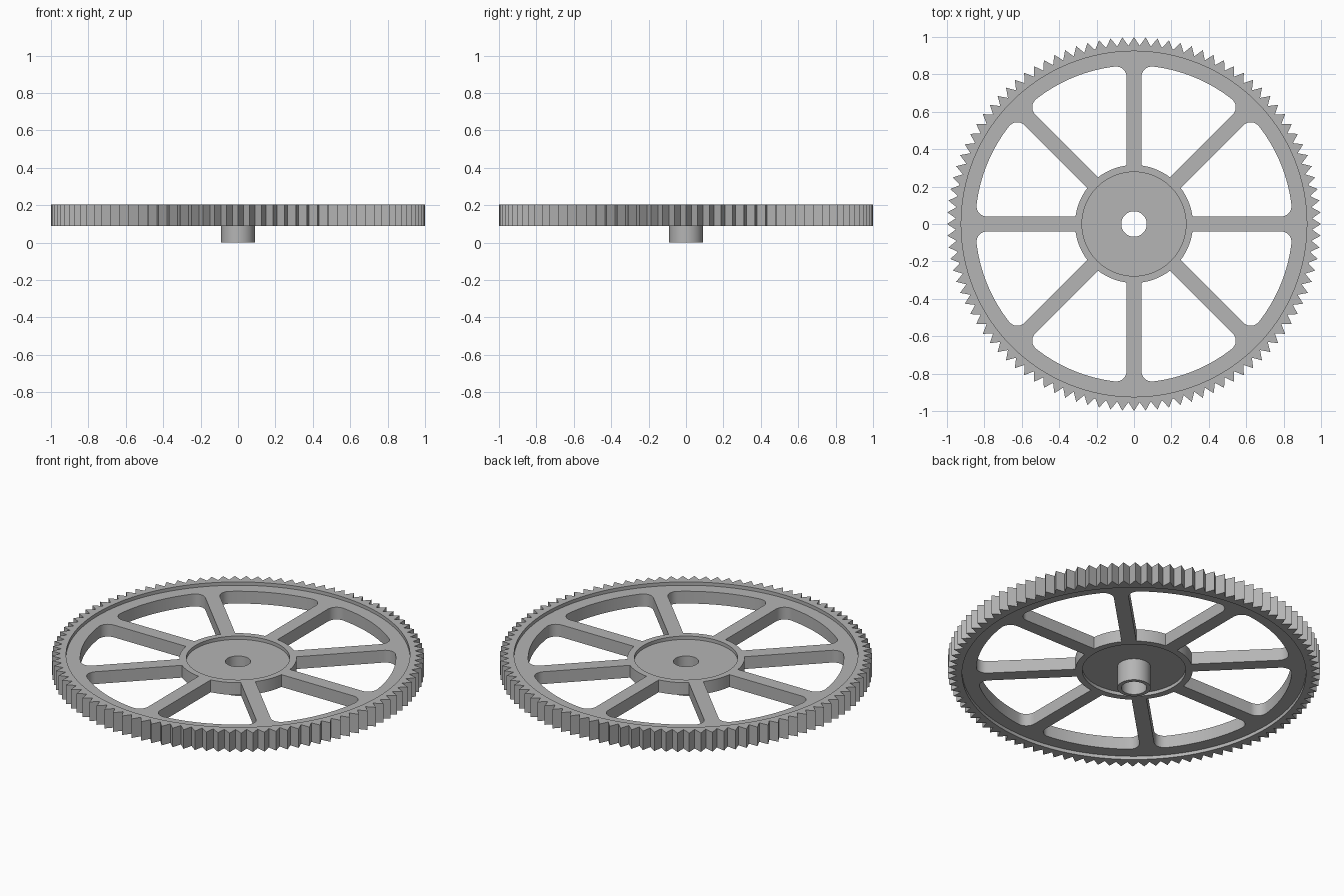
import bpy
import bmesh
from math import sin, cos, tau, radians, sqrt, asin, pi
from mathutils import Matrix, Vector

cube = bpy.data.objects.get("Cube")
if cube:
    bpy.data.objects.remove(cube, do_unlink=True)

grey = bpy.data.materials.new("plain_grey")
grey.use_nodes = True
GREY = (0.46, 0.46, 0.46, 1)
grey.diffuse_color = GREY
grey.node_tree.nodes["Principled BSDF"].inputs["Base Color"].default_value = GREY

# Main dimensions
TEETH, TIP, ROOT = 100, 1.0, 0.953
RIM_IN, WINDOW_OUT, FILLET = 0.924, 0.848, 0.056
HUB_OUT, HUB_IN, BOSS, BORE = 0.315, 0.278, 0.09, 0.068
SPOKES, HALF_SPOKE = 8, 0.04
BOTTOM, TOP, STEP = 0.09, 0.203, 0.02


def polar(r, a):
    return Vector((r * cos(a), r * sin(a)))


def arc(r, a0, a1, n, centre=Vector((0, 0))):
    return [centre + polar(r, a0 + (a1 - a0) * i / n) for i in range(n + 1)]


def circle(r, n=128):
    return arc(r, 0, tau, n)[:-1]


def window(turn):
    """Opening between two spokes: sharp at the hub, rounded at the rim."""
    half = pi / SPOKES
    off = HALF_SPOKE + FILLET
    reach = WINDOW_OUT - FILLET
    centre = Vector((sqrt(reach ** 2 - off ** 2), off))
    tilt = asin(off / reach)
    side = arc(HUB_OUT, half, asin(HALF_SPOKE / HUB_OUT), 8)
    side += arc(FILLET, -pi / 2, tilt, 8, centre)
    side += arc(WINDOW_OUT, tilt, half, 12)[1:]
    # Mirror the half outline about the middle of the opening
    flip = Matrix(((cos(2 * half), sin(2 * half)), (sin(2 * half), -cos(2 * half))))
    outline = side + [flip @ p for p in reversed(side[1:-1])]
    rot = Matrix.Rotation(turn, 2)
    return [rot @ p for p in outline]


def plate(name, outlines, z0, z1):
    """Extrude a flat outline with holes between two heights."""
    curve = bpy.data.curves.new(name, 'CURVE')
    curve.dimensions = '2D'
    curve.fill_mode = 'BOTH'
    curve.extrude = (z1 - z0) / 2
    for points in outlines:
        spline = curve.splines.new('POLY')
        spline.points.add(len(points) - 1)
        for target, p in zip(spline.points, points):
            target.co = (p.x, p.y, 0, 1)
        spline.use_cyclic_u = True
    helper = bpy.data.objects.new(name + "_outline", curve)
    bpy.context.collection.objects.link(helper)
    graph = bpy.context.evaluated_depsgraph_get()
    mesh = bpy.data.meshes.new_from_object(helper.evaluated_get(graph))
    bpy.data.objects.remove(helper, do_unlink=True)

    bm = bmesh.new()
    bm.from_mesh(mesh)
    bmesh.ops.remove_doubles(bm, verts=bm.verts, dist=1e-5)
    bmesh.ops.translate(bm, verts=bm.verts, vec=(0, 0, (z0 + z1) / 2))
    bmesh.ops.recalc_face_normals(bm, faces=bm.faces)
    for face in bm.faces:
        face.smooth = True
    bm.to_mesh(mesh)
    bm.free()
    mesh.set_sharp_from_angle(angle=radians(25))
    mesh.materials.clear()
    mesh.materials.append(grey)
    obj = bpy.data.objects.new(name, mesh)
    bpy.context.collection.objects.link(obj)
    return obj


# Toothed rim with pointed teeth
teeth = [polar(ROOT if i % 2 else TIP, i * pi / TEETH) for i in range(2 * TEETH)]
plate("toothed_rim", [teeth, circle(RIM_IN)], BOTTOM, TOP)

# Spoked web, set in from the rim on both sides
windows = [window(i * tau / SPOKES) for i in range(SPOKES)]
plate("spoked_web", [circle(RIM_IN), circle(HUB_IN)] + windows,
      BOTTOM + STEP, TOP - STEP)

# Hub disc, set in again, with the shaft hole
plate("hub_disc", [circle(HUB_IN), circle(BORE, 64)],
      BOTTOM + 2 * STEP, TOP - 2 * STEP)

# Boss under the hub
plate("shaft_boss", [circle(BOSS, 64), circle(BORE, 64)], 0, BOTTOM + 2 * STEP)
